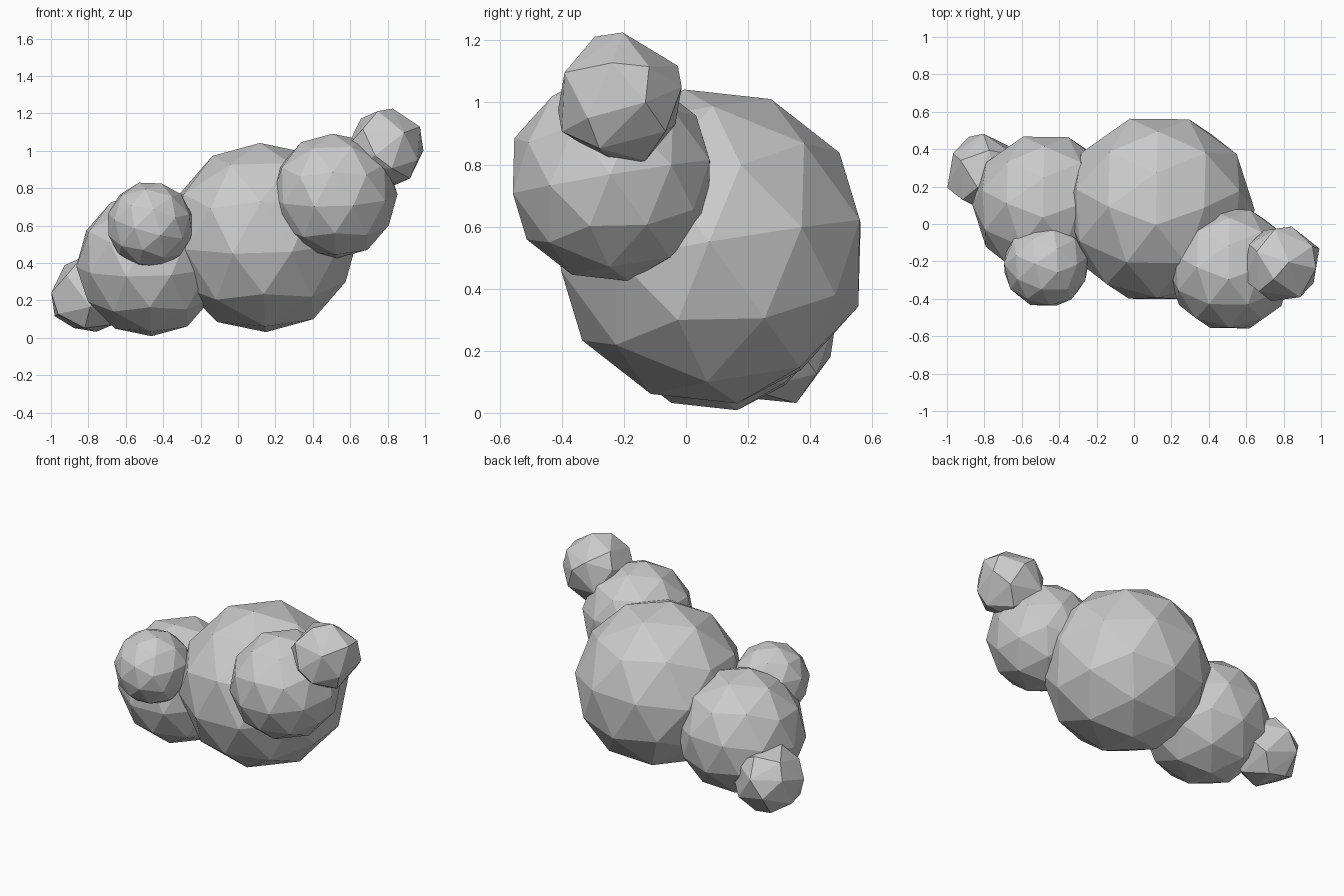
import bpy

if "Cube" in bpy.data.objects:
    bpy.data.objects.remove(bpy.data.objects["Cube"])

TILT = (0.15, -0.08, 0.30)

# name, centre, radius, tilt, share of faces kept: a chain of faceted balls
BALLS = [
    ("body", (0.133, 0.08, 0.536), 0.513, TILT, 1.0),
    ("rear_ball", (-0.475, 0.10, 0.393), 0.390, TILT, 1.0),
    ("front_ball", (0.515, -0.24, 0.758), 0.338, TILT, 1.0),
    ("side_ball", (-0.470, -0.217, 0.604), 0.233, (0.25, 0.2, 0.3), 1.0),
    ("rear_tip", (-0.797, 0.275, 0.230), 0.208, (0.3, 0.1, 0.4), 0.5),
    ("front_tip", (0.788, -0.213, 1.012), 0.210, (0.3, 0.1, 0.4), 0.5),
]


def faceted_ball(name, centre, radius, tilt, keep):
    bpy.ops.mesh.primitive_ico_sphere_add(
        subdivisions=2, radius=radius, location=centre, rotation=tilt)
    ball = bpy.context.object
    ball.name = name
    bpy.ops.object.shade_flat()
    # the end tips are coarser and more angular
    if keep < 1:
        ball.modifiers.new("coarser", 'DECIMATE').ratio = keep
    return ball


for spec in BALLS:
    faceted_ball(*spec)
